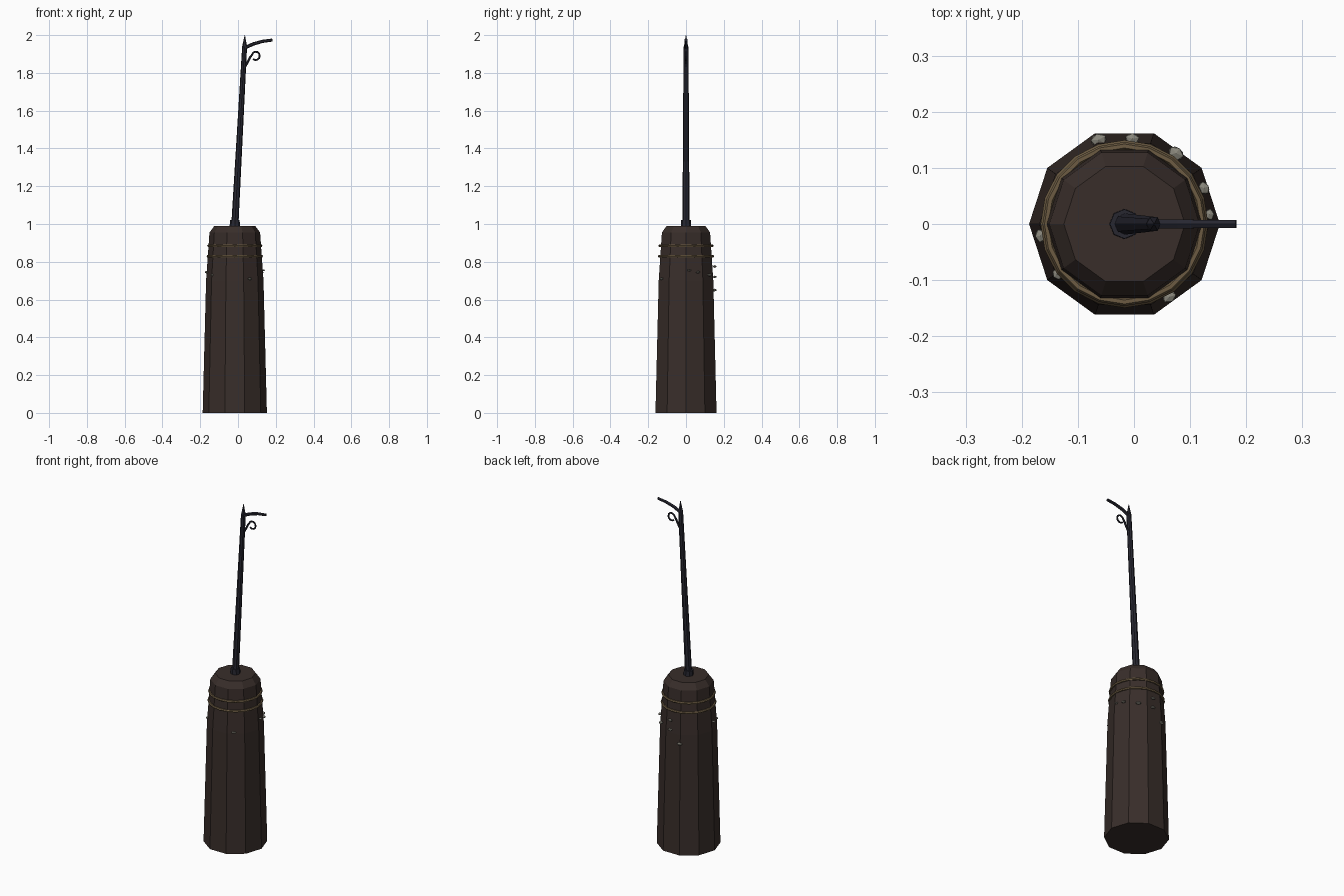
import bpy, bmesh, math
from mathutils import Vector, Matrix

if "Cube" in bpy.data.objects:
    bpy.data.objects.remove(bpy.data.objects["Cube"])


def material(name, rgb):
    m = bpy.data.materials.new(name)
    m.diffuse_color = (*rgb, 1)
    m.use_nodes = True
    m.node_tree.nodes["Principled BSDF"].inputs["Base Color"].default_value = m.diffuse_color
    return m


WOOD = material("dark_wood", (0.040, 0.027, 0.023))
ROPE = material("rope", (0.15, 0.105, 0.055))
IRON = material("iron", (0.02, 0.02, 0.03))
SHELL = material("barnacle", (0.25, 0.24, 0.20))
CX = -0.017  # post axis


def finish(name, bm, mat):
    bmesh.ops.recalc_face_normals(bm, faces=bm.faces)
    me = bpy.data.meshes.new(name)
    bm.to_mesh(me)
    bm.free()
    me.materials.append(mat)
    ob = bpy.data.objects.new(name, me)
    bpy.context.collection.objects.link(ob)
    return ob


def sweep(name, stations, sides, mat, vertical=False):
    """Skin rings of (x, z, radius) along a path in the XZ plane."""
    bm = bmesh.new()
    pts = [Vector((x, 0, z)) for x, z, r in stations]
    rings = []
    for i, (x, z, r) in enumerate(stations):
        t = (pts[min(i + 1, len(pts) - 1)] - pts[max(i - 1, 0)]).normalized()
        if vertical:
            t = Vector((0, 0, 1))
        n = Vector((t.z, 0, -t.x))
        ring = []
        for k in range(sides):
            a = 2 * math.pi * k / sides
            ring.append(bm.verts.new(pts[i] + r * (math.cos(a) * n + Vector((0, math.sin(a), 0)))))
        rings.append(ring)
    for a, b in zip(rings, rings[1:]):
        for k in range(sides):
            j = (k + 1) % sides
            bm.faces.new((a[k], a[j], b[j], b[k]))
    bm.faces.new(rings[0])
    bm.faces.new(rings[-1])
    return finish(name, bm, mat)


# Ten-sided tapered timber with chamfered top
sweep("mooring_post", [(CX, 0, 0.17), (CX, 0.7, 0.152), (CX, 0.955, 0.134), (CX, 0.99, 0.108)],
      10, WOOD, True)

# Two rope bands
for i, (z, r) in enumerate([(0.885, 0.139), (0.83, 0.1425)]):
    bpy.ops.mesh.primitive_torus_add(location=(CX, 0, z), major_radius=r, minor_radius=0.007,
                                     major_segments=20, minor_segments=6)
    ring = bpy.context.object
    ring.name = f"rope_band_{i + 1}"
    ring.data.materials.append(ROPE)

# Iron collar, leaning pole and pointed finial
sweep("pole_collar", [(CX, 0.985, 0.027), (CX, 1.02, 0.026)], 8, IRON, True)
sweep("pole", [(CX, 0.99, 0.019), (0.035, 1.94, 0.013)], 8, IRON)
sweep("finial", [(0.035, 1.935, 0.014), (0.036, 2.0, 0.001)], 6, IRON)

# Curved hanging arm
sweep("hook_arm", [(0.036, 1.932, 0.009), (0.08, 1.953, 0.009), (0.13, 1.967, 0.0085),
                   (0.182, 1.974, 0.008)], 6, IRON)

# Decorative scroll under the arm
scroll = [(0.036, 1.83, 0.006), (0.05, 1.855, 0.006), (0.064, 1.882, 0.006)]
for k in range(10):
    a = math.radians(165 - 33 * k)
    scroll.append((0.094 + 0.021 * math.cos(a), 1.89 + 0.022 * math.sin(a), 0.005))
sweep("scroll", scroll, 6, IRON)

# Small barnacles stuck on the timber: x, y, z, size
spots = [(-0.063, 0.150, 0.65, 0.016), (-0.003, 0.152, 0.775, 0.014), (-0.003, 0.152, 0.72, 0.014),
         (0.075, 0.126, 0.73, 0.016), (0.125, 0.064, 0.745, 0.013), (0.135, 0.017, 0.755, 0.011),
         (-0.167, -0.021, 0.745, 0.013), (-0.137, -0.090, 0.73, 0.011), (0.063, -0.130, 0.71, 0.014)]
for i, (x, y, z, s) in enumerate(spots):
    bm = bmesh.new()
    turn = Matrix.Rotation(math.atan2(y, x - CX), 4, 'Z')
    bmesh.ops.create_icosphere(bm, subdivisions=1, radius=s,
                               matrix=Matrix.Translation((x, y, z)) @ turn @ Matrix.Diagonal((0.75, 1, 0.5, 1)))
    finish(f"barnacle_{i + 1}", bm, SHELL)
